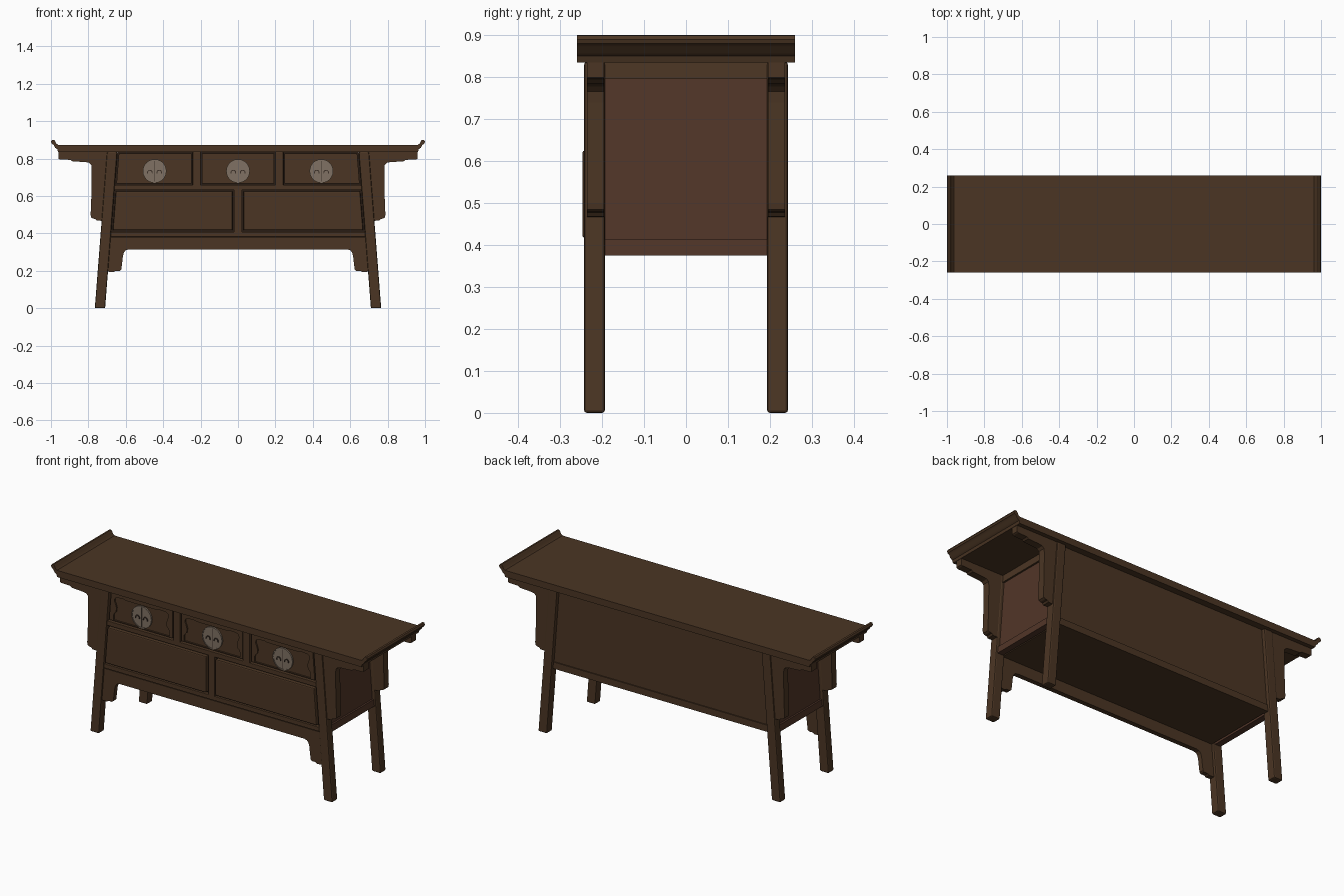
import bpy, bmesh, math
from mathutils import Vector

if "Cube" in bpy.data.objects:
    bpy.data.objects.remove(bpy.data.objects["Cube"])


def material(name, rgb):
    m = bpy.data.materials.new(name)
    m.diffuse_color = (*rgb, 1)
    m.use_nodes = True
    m.node_tree.nodes["Principled BSDF"].inputs["Base Color"].default_value = m.diffuse_color
    return m


WOOD = material("dark brown wood", (0.070, 0.036, 0.017))
RED = material("reddish brown wood", (0.082, 0.036, 0.021))
GAP = material("shadow brown wood", (0.022, 0.012, 0.007))
METAL = material("aged metal", (0.215, 0.165, 0.125))
DARK = material("dark metal", (0.045, 0.030, 0.022))


def prism(name, pts, y0, y1, mat, hole=None, bevel=0, smooth=False):
    """Extrude an x,z outline (with an optional hole) from y0 to y1."""
    bm = bmesh.new()
    loops = [[bm.verts.new((x, y0, z)) for x, z in l] for l in (pts, hole) if l]
    if hole:
        edges = [bm.edges.new((l[i - 1], l[i])) for l in loops for i in range(len(l))]
        bmesh.ops.triangle_fill(bm, edges=edges, use_beauty=True, normal=Vector((0, -1, 0)))
    else:
        bm.faces.new(loops[0])
    ext = bmesh.ops.extrude_face_region(bm, geom=bm.faces[:])
    moved = [g for g in ext["geom"] if isinstance(g, bmesh.types.BMVert)]
    bmesh.ops.translate(bm, verts=moved, vec=(0, y1 - y0, 0))
    bmesh.ops.recalc_face_normals(bm, faces=bm.faces[:])
    me = bpy.data.meshes.new(name)
    bm.to_mesh(me)
    bm.free()
    me.materials.append(mat)
    ob = bpy.data.objects.new(name, me)
    bpy.context.collection.objects.link(ob)
    if bevel:
        mod = ob.modifiers.new("bevel", 'BEVEL')
        mod.width, mod.segments = bevel, 2
    if smooth:
        bpy.ops.object.select_all(action='DESELECT')
        ob.select_set(True)
        bpy.context.view_layer.objects.active = ob
        bpy.ops.object.shade_smooth_by_angle(angle=math.radians(35))
    return ob


def flip(pts, s):
    return [(x * s, z) for x, z in pts]


def rect(x0, x1, z0, z1):
    return [(x0, z0), (x1, z0), (x1, z1), (x0, z1)]


def leg_x(z):            # centre line of the splayed legs
    return 0.738 - 0.078 * z


def inner(z):            # inner edge of the legs
    return leg_x(z) - 0.0275


def band(z0, z1):        # full width between the legs
    return [(-inner(z0), z0), (inner(z0), z0), (inner(z1), z1), (-inner(z1), z1)]


def arc(cx, cz, r, a0, a1, n):
    return [(cx + r * math.cos(math.radians(a0 + (a1 - a0) * i / n)),
             cz + r * math.sin(math.radians(a0 + (a1 - a0) * i / n))) for i in range(n + 1)]


# table top with upturned ends
end = [(0.962, 0.835), (0.966, 0.850), (0.978, 0.858), (0.985, 0.872), (0.997, 0.880),
       (1.0, 0.890), (0.995, 0.899), (0.984, 0.900), (0.977, 0.892), (0.972, 0.881), (0.962, 0.873)]
prism("table_top", end + flip(end, -1)[::-1], -0.26, 0.26, WOOD, smooth=True)

# legs and the long stepped brackets beside them
bracket = [(0.66, 0.835), (0.96, 0.835), (0.96, 0.799), (0.952, 0.795), (0.895, 0.793), (0.885, 0.785),
           (0.815, 0.781), (0.795, 0.777), (0.784, 0.766), (0.782, 0.74), (0.784, 0.60),
           (0.788, 0.50), (0.786, 0.485), (0.775, 0.479), (0.762, 0.477), (0.755, 0.468), (0.69, 0.466)]
for sx, side in ((-1, "left"), (1, "right")):
    leg = [(leg_x(0) - 0.0275, 0), (leg_x(0) + 0.0275, 0),
           (leg_x(0.836) + 0.0275, 0.836), (leg_x(0.836) - 0.0275, 0.836)]
    for sy, end_name in ((-1, "front"), (1, "back")):
        prism(f"{end_name}_{side}_leg", flip(leg, sx), sy * 0.193, sy * 0.243, WOOD, bevel=0.007)
        prism(f"{end_name}_{side}_bracket", flip(bracket, sx), sy * 0.195, sy * 0.236, WOOD)

    # sloping end panel with its two rails
    for part, z0, z1, t, mat in (("panel", 0.38, 0.835, 0.008, RED),
                                 ("lower_rail", 0.375, 0.413, 0.018, RED),
                                 ("upper_rail", 0.795, 0.835, 0.018, WOOD)):
        pts = [(leg_x(z0) - t, z0), (leg_x(z0) + t, z0), (leg_x(z1) + t, z1), (leg_x(z1) - t, z1)]
        prism(f"{side}_end_{part}", flip(pts, sx), -0.2, 0.2, mat)

# cabinet body: bottom board, back, dark backing behind the front gaps
prism("bottom_board", band(0.378, 0.392), -0.21, 0.21, WOOD)
prism("back_panel", band(0.41, 0.835), 0.205, 0.222, WOOD)
prism("back_lower_rail", band(0.375, 0.413), 0.198, 0.228, WOOD)
prism("front_backing", band(0.38, 0.835), -0.218, -0.208, GAP)

# front rails and stiles
prism("front_lower_rail", band(0.383, 0.408), -0.24, -0.205, WOOD, bevel=0.002)
prism("front_middle_rail", band(0.632, 0.658), -0.24, -0.205, WOOD, bevel=0.002)
prism("front_centre_stile", rect(-0.021, 0.021, 0.40, 0.64), -0.24, -0.205, WOOD, bevel=0.002)
for s in (-1, 1):
    prism("drawer_stile", rect(s * 0.221 - 0.021, s * 0.221 + 0.021, 0.65, 0.835),
          -0.24, -0.205, WOOD, bevel=0.002)

# apron below the body with rounded drops next to the legs
half = [(inner(0.379), 0.379), (inner(0.195), 0.195), (0.665, 0.193), (0.655, 0.200), (0.632, 0.200),
        (0.624, 0.207), (0.621, 0.23), (0.615, 0.28), (0.610, 0.298), (0.600, 0.310), (0.582, 0.315)]
prism("front_apron", half + flip(half, -1)[::-1], -0.235, -0.208, WOOD)

# two lower panels
for s in (-1, 1):
    pts = [(0.029, 0.417), (inner(0.417) - 0.009, 0.417), (inner(0.625) - 0.009, 0.625), (0.029, 0.625)]
    prism("lower_panel", flip(pts, s), -0.247, -0.205, WOOD, bevel=0.006)

# three drawers: cusped border, sunk face, round plate with pulls
cusp = [(0.177, 0.670), (0.177, 0.700), (0.170, 0.712), (0.160, 0.722), (0.158, 0.745), (0.164, 0.765),
        (0.171, 0.780), (0.168, 0.796), (0.155, 0.804), (0.115, 0.806), (0.098, 0.801)]
opening = cusp + flip(cusp, -1)[::-1]
for s, where in ((-1, "left"), (0, "middle"), (1, "right")):
    cx, cz = s * 0.446, 0.733
    if s:
        border = flip([(0.249, 0.666), (inner(0.666) - 0.009, 0.666),
                       (inner(0.828) - 0.009, 0.828), (0.249, 0.828)], s)
    else:
        border = rect(-0.193, 0.193, 0.666, 0.828)
    prism(f"{where}_drawer_border", border, -0.235, -0.21, WOOD,
          hole=[(x + cx, z) for x, z in opening])
    prism(f"{where}_drawer_face", rect(cx - 0.18, cx + 0.18, 0.667, 0.815), -0.227, -0.212, WOOD)

    prism(f"{where}_round_plate", arc(cx, cz, 0.063, 0, 354.375, 63), -0.233, -0.226, METAL, smooth=True)
    prism(f"{where}_plate_rim", arc(cx, cz, 0.063, 0, 354.375, 63), -0.236, -0.231, METAL,
          hole=arc(cx, cz, 0.058, 0, 354.375, 63), smooth=True)
    prism(f"{where}_plate_seam", rect(cx - 0.001, cx + 0.001, cz - 0.055, cz + 0.055), -0.2335, -0.232, DARK)
    for p in (-1, 1):
        px, pz = cx + p * 0.025, cz - 0.008
        prism(f"{where}_drawer_pull", arc(px, pz, 0.015, -20, 200, 12) + arc(px, pz, 0.010, 200, -20, 12),
              -0.238, -0.232, DARK)
